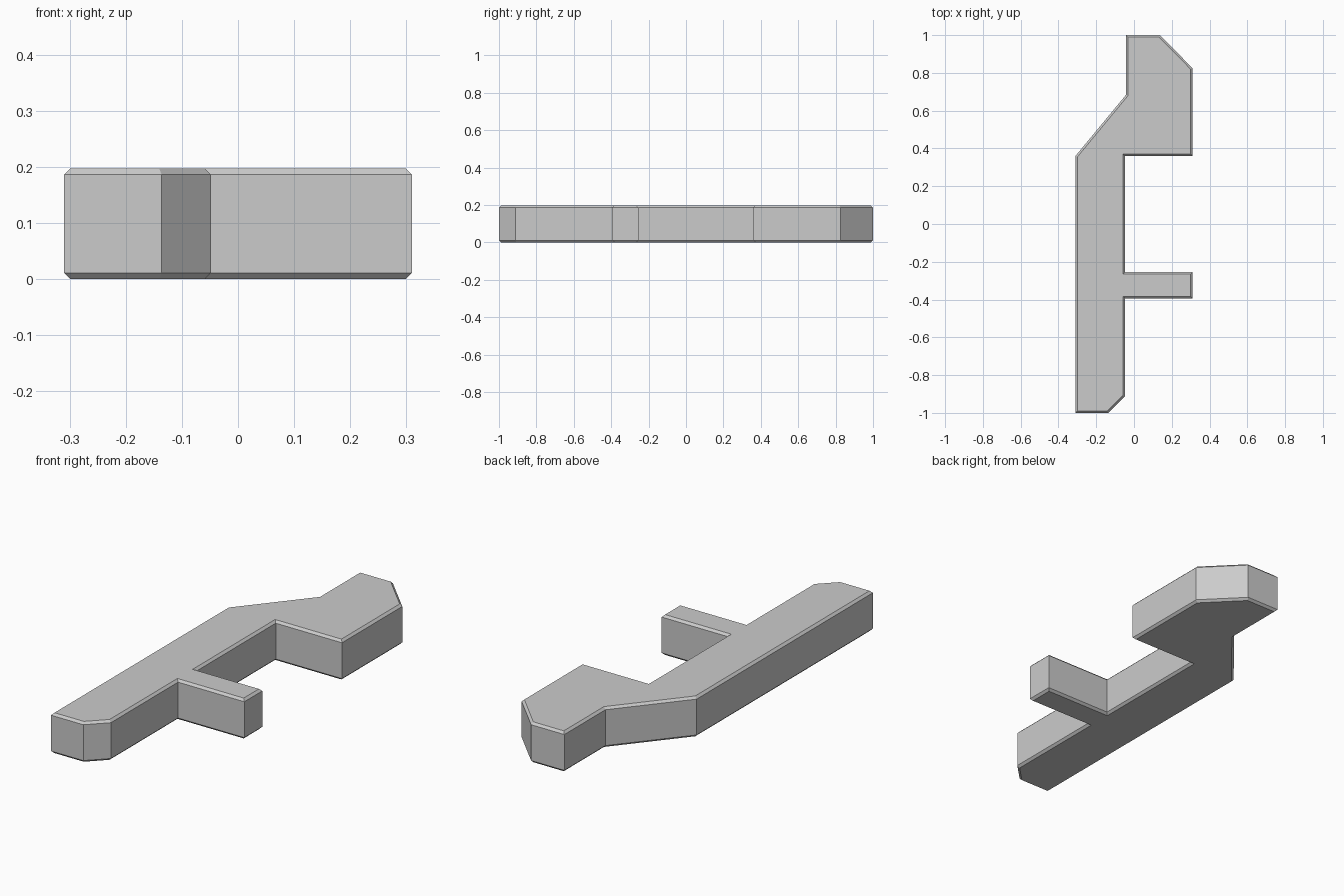
import bpy
import bmesh

HEIGHT = 0.197
BEVEL = 0.011

cube = bpy.data.objects.get("Cube")
if cube:
    bpy.data.objects.remove(cube, do_unlink=True)

# Plain grey finish
grey = bpy.data.materials.new("plain_grey")
grey.use_nodes = True
colour = (0.6, 0.6, 0.6, 1)
grey.diffuse_color = colour
grey.node_tree.nodes["Principled BSDF"].inputs["Base Color"].default_value = colour

# Bar outline, counter-clockwise from the front right corner
outline = [
    (-0.31, -1), (-0.136, -1), (-0.048, -0.912),        # front end
    (-0.048, -0.394), (0.31, -0.394),                   # narrow tooth
    (0.31, -0.255), (-0.048, -0.255),
    (-0.048, 0.36), (0.31, 0.36),                       # wide head
    (0.31, 0.825), (0.137, 1), (-0.043, 1),
    (-0.043, 0.683), (-0.31, 0.36),                     # sloped shoulder
]

# Extrude the outline into a solid plate
bm = bmesh.new()
base = bm.faces.new([bm.verts.new((x, y, 0)) for x, y in outline])
raised = bmesh.ops.extrude_face_region(bm, geom=[base], use_keep_orig=True)["geom"]
for v in raised:
    if isinstance(v, bmesh.types.BMVert):
        v.co.z = HEIGHT
bmesh.ops.recalc_face_normals(bm, faces=bm.faces[:])

# Chamfer only the top and bottom rims
rims = [e for e in bm.edges if abs(e.verts[0].co.z - e.verts[1].co.z) < 0.001]
bmesh.ops.bevel(bm, geom=rims, offset=BEVEL, offset_type='OFFSET',
                segments=1, affect='EDGES', profile=0.5)
bmesh.ops.recalc_face_normals(bm, faces=bm.faces[:])

mesh = bpy.data.meshes.new("notched_bar")
bm.to_mesh(mesh)
bm.free()
mesh.materials.append(grey)
bar = bpy.data.objects.new("notched_bar", mesh)
bpy.context.collection.objects.link(bar)
